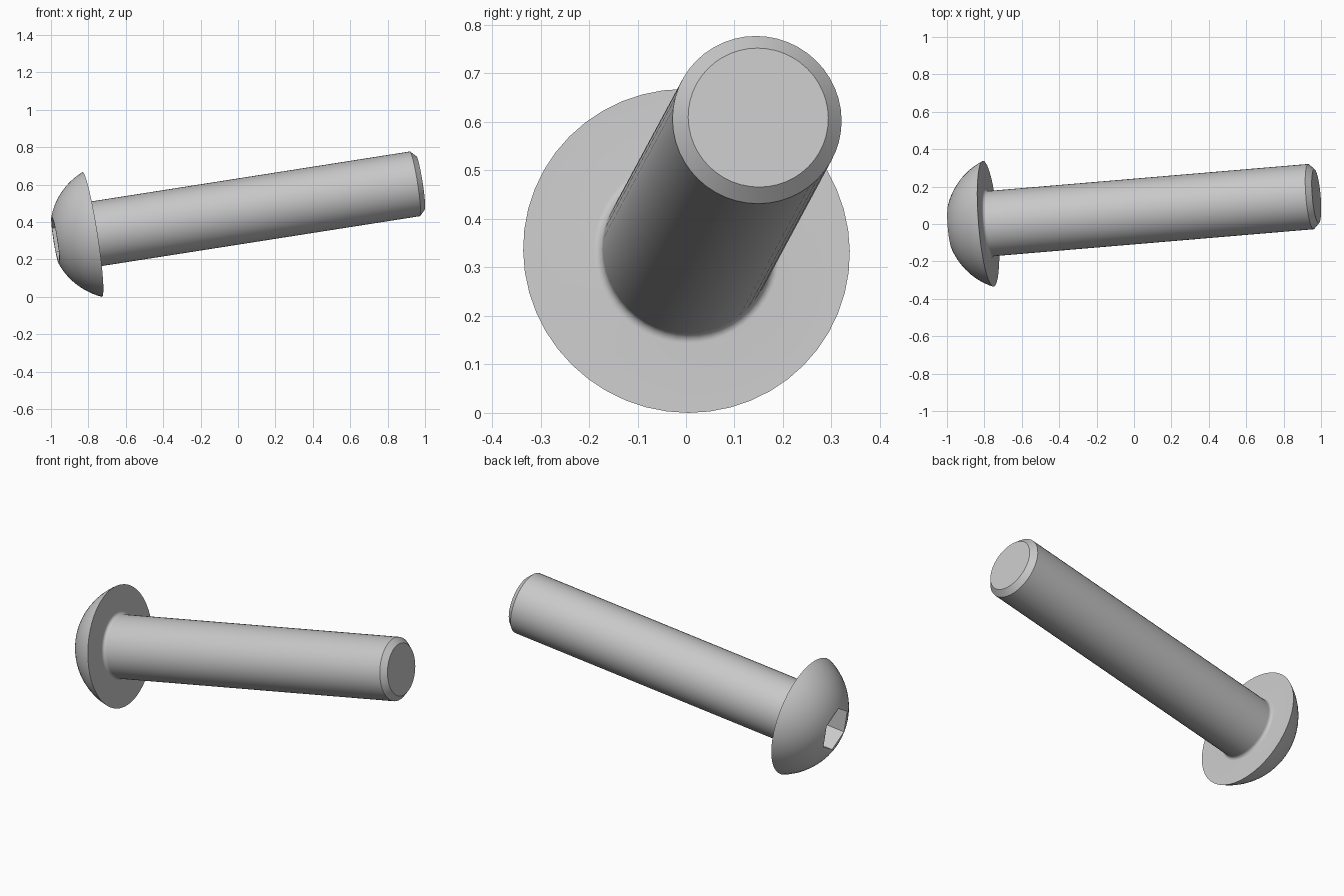
import bpy
import bmesh
from math import sin, cos, pi, radians, atan2, sqrt
from mathutils import Matrix, Vector

cube = bpy.data.objects.get("Cube")
if cube:
    bpy.data.objects.remove(cube, do_unlink=True)

SEGMENTS = 48
HEAD_R, HEAD_H = 0.338, 0.2
SHAFT_R, LENGTH, CHAMFER = 0.175, 1.782, 0.03
FILLET = 0.018
RIM_R, HEX_R, HEX_DEPTH = 0.131, 0.128, 0.115

steel = bpy.data.materials.new("grey_steel")
steel.use_nodes = True
colour = (0.58, 0.58, 0.58, 1)
steel.diffuse_color = colour
steel.node_tree.nodes["Principled BSDF"].inputs["Base Color"].default_value = colour

# Screw frame: local z runs along the shaft, local x points upwards
axis = Vector((1.755, 0.148, 0.275)).normalized()
up = (Vector((0, 0, 1)) - axis * axis.z).normalized()
side = axis.cross(up)
frame = Matrix.Translation((-0.779, 0.001, 0.334)) @ Matrix((up, side, axis)).transposed().to_4x4()


def hex_scale(angle):
    """Distance to a unit hexagon's edge, with corners at multiples of 60 degrees."""
    return cos(pi / 6) / cos(angle % (pi / 3) - pi / 6)


def lathe(name, profile, hex_rings=0, cap_start=False, cap_end=False):
    """Turn (radius, height) points round local z; the first rings may be hexagonal."""
    bm = bmesh.new()
    rings = []
    for n, (radius, height) in enumerate(profile):
        ring = []
        for i in range(SEGMENTS):
            a = 2 * pi * i / SEGMENTS
            r = radius * (hex_scale(a) if n < hex_rings else 1)
            ring.append(bm.verts.new((r * cos(a), r * sin(a), height)))
        rings.append(ring)
    for a, b in zip(rings, rings[1:]):
        for i in range(SEGMENTS):
            j = (i + 1) % SEGMENTS
            bm.faces.new((a[i], a[j], b[j], b[i]))
    if cap_start:
        bm.faces.new(rings[0][::-1])
    if cap_end:
        bm.faces.new(rings[-1])
    mesh = bpy.data.meshes.new(name)
    bm.to_mesh(mesh)
    bm.free()
    mesh.materials.append(steel)
    obj = bpy.data.objects.new(name, mesh)
    bpy.context.collection.objects.link(obj)
    obj.matrix_world = frame
    bpy.ops.object.select_all(action="DESELECT")
    obj.select_set(True)
    bpy.context.view_layer.objects.active = obj
    bpy.ops.object.shade_smooth_by_angle(angle=radians(15))
    return obj


# Domed head: hexagonal socket, spherical dome, flat underside, fillet to shaft
centre = (HEAD_R**2 - HEAD_H**2 - RIM_R**2) / (2 * HEAD_H)
ball = sqrt(HEAD_R**2 + centre**2)
first, last = atan2(RIM_R, HEAD_H + centre), atan2(HEAD_R, centre)
head = [(HEX_R, HEX_DEPTH - HEAD_H), (HEX_R, -HEAD_H)]
steps = 12
for k in range(steps + 1):
    a = first + (last - first) * k / steps
    head.append((ball * sin(a), centre - ball * cos(a)))
steps = 8
for k in range(steps + 1):
    a = pi / 2 * k / steps
    head.append((SHAFT_R + FILLET * (1 - sin(a)), FILLET * (1 - cos(a))))
lathe("domed_head", head, hex_rings=2, cap_start=True)

# Plain shaft with a chamfered tip
lathe("shaft", [(SHAFT_R, FILLET), (SHAFT_R, LENGTH - CHAMFER),
                (SHAFT_R - CHAMFER, LENGTH)], cap_end=True)
